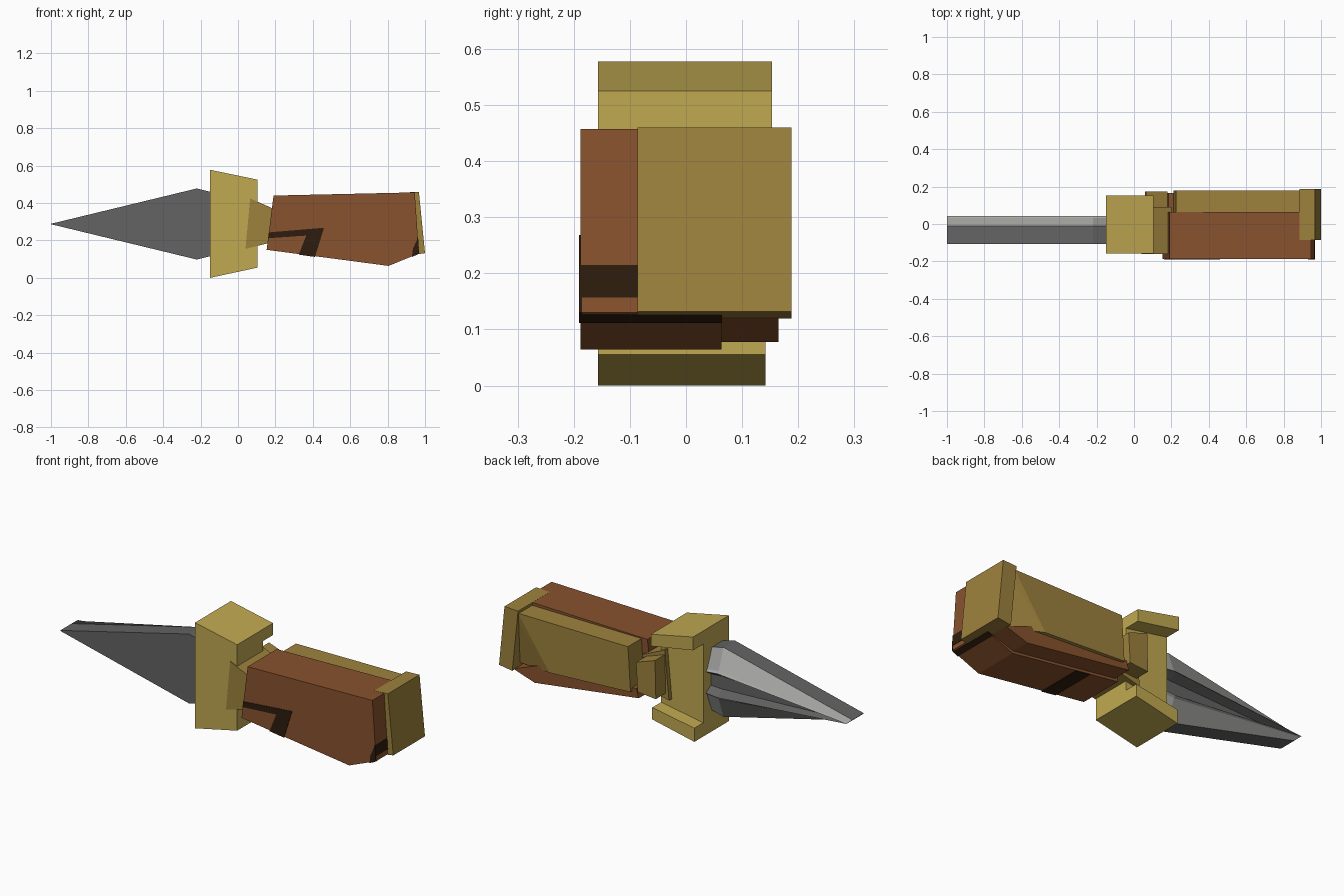
import bpy, bmesh

if "Cube" in bpy.data.objects:
    bpy.data.objects.remove(bpy.data.objects["Cube"])


def material(name, hex_colour):
    def lin(c):
        return c / 12.92 if c <= 0.04045 else ((c + 0.055) / 1.055) ** 2.4
    m = bpy.data.materials.new(name)
    rgb = [lin(int(hex_colour[i:i + 2], 16) / 255) for i in (0, 2, 4)]
    m.diffuse_color = (*rgb, 1)
    m.use_nodes = True
    m.node_tree.nodes["Principled BSDF"].inputs["Base Color"].default_value = m.diffuse_color
    return m


BRIGHT_GOLD = material("bright gold", "C0A951")
DARK_GOLD = material("dark gold", "9E823D")
BROWN = material("brown leather", "88522D")
DARK_BROWN = material("dark brown", "2E1C0E")
DARK_STEEL = material("dark steel", "636363")
LIGHT_STEEL = material("light steel", "A6A6A3")


def finish(name, bm, *mats):
    bmesh.ops.recalc_face_normals(bm, faces=bm.faces)
    me = bpy.data.meshes.new(name)
    bm.to_mesh(me)
    bm.free()
    for m in mats:
        me.materials.append(m)
    ob = bpy.data.objects.new(name, me)
    bpy.context.collection.objects.link(ob)
    return ob


def prism(name, profile, y0, y1, mat):
    """Extrude an x-z outline from y0 to y1."""
    bm = bmesh.new()
    a = [bm.verts.new((x, y0, z)) for x, z in profile]
    b = [bm.verts.new((x, y1, z)) for x, z in profile]
    n = len(profile)
    bm.faces.new(a)
    bm.faces.new(b[::-1])
    for i in range(n):
        bm.faces.new((a[i], b[i], b[(i + 1) % n], a[(i + 1) % n]))
    return finish(name, bm, mat)


def hull(name, points, mat):
    bm = bmesh.new()
    for p in points:
        bm.verts.new(p)
    bmesh.ops.convex_hull(bm, input=bm.verts)
    bmesh.ops.dissolve_limit(bm, angle_limit=0.01, verts=bm.verts, edges=bm.edges)
    return finish(name, bm, mat)


# Blade: flat slab in front, two bevels with a groove behind, tapering to an edge
half = [(-0.108, 0.19), (-0.01, 0.19), (0.032, 0.075), (0.043, 0.065), (0.0, 0.035)]
section = half + [(y, -z) for y, z in reversed(half)]
n = len(section)
bm = bmesh.new()
rings = [[bm.verts.new((x, y, 0.288 + z * s)) for y, z in section]
         for x, s in ((-0.10, 0.84), (-0.22, 1.0), (-1.0, 0.006))]
for r0, r1 in zip(rings, rings[1:]):
    for i in range(n):
        f = bm.faces.new((r0[i], r0[(i + 1) % n], r1[(i + 1) % n], r1[i]))
        f.material_index = 1 if i in (1, 2, n - 4, n - 3) else 0
for ring in (rings[0], rings[-1]):
    bm.faces.new(ring)
finish("blade", bm, DARK_STEEL, LIGHT_STEEL)

# Guard: tapered block with a lip at the top and bottom of its back
prism("guard", [(-0.15, 0.578), (0.105, 0.525), (0.105, 0.055), (-0.15, 0.0)],
      -0.157, 0.065, BRIGHT_GOLD)
prism("guard_top_lip", [(-0.15, 0.578), (0.105, 0.525), (0.105, 0.46), (-0.15, 0.505)],
      0.065, 0.153, BRIGHT_GOLD)
prism("guard_bottom_lip", [(-0.15, 0.0), (0.105, 0.055), (0.105, 0.12), (-0.15, 0.075)],
      0.065, 0.142, BRIGHT_GOLD)

# Neck between guard and grip
prism("neck", [(0.065, 0.425), (0.20, 0.365), (0.18, 0.19), (0.04, 0.155)],
      -0.161, 0.09, DARK_GOLD)
prism("neck_back", [(0.065, 0.40), (0.18, 0.36), (0.17, 0.20), (0.06, 0.19)],
      0.09, 0.175, DARK_GOLD)

# Grip: brown slab in front, brown strip below the gold back panel
prism("grip", [(0.19, 0.44), (0.945, 0.457), (0.967, 0.13), (0.805, 0.064), (0.153, 0.15)],
      -0.188, 0.063, BROWN)
prism("grip_back_strip", [(0.185, 0.21), (0.17, 0.162), (0.80, 0.078), (0.93, 0.12), (0.72, 0.20)],
      0.063, 0.165, BROWN)
hull("grip_back_panel",
     [(x, y, z) for y in (0.06, 0.18) for x, z in ((0.225, 0.435), (0.21, 0.19), (0.70, 0.165), (0.89, 0.44))]
     + [(0.94, 0.06, 0.44), (0.94, 0.06, 0.13), (0.93, 0.12, 0.14), (0.93, 0.17, 0.43)], DARK_GOLD)

# Dark wrap on the grip: bent band on the front, continued underneath
prism("wrap_band", [(0.165, 0.243), (0.46, 0.268), (0.412, 0.114), (0.325, 0.125),
                    (0.365, 0.226), (0.161, 0.212)], -0.191, -0.185, DARK_BROWN)
prism("wrap_under", [(0.325, 0.130), (0.412, 0.118), (0.412, 0.112), (0.325, 0.124)],
      -0.191, 0.064, DARK_BROWN)

# Dark corner patch at the butt of the grip
prism("corner_patch", [(0.935, 0.155), (0.962, 0.215), (0.968, 0.13), (0.93, 0.114)],
      -0.191, -0.185, DARK_BROWN)
prism("corner_patch_end", [(0.958, 0.215), (0.963, 0.215), (0.967, 0.157), (0.962, 0.157)],
      -0.191, -0.085, DARK_BROWN)
prism("corner_patch_under", [(0.93, 0.118), (0.96, 0.130), (0.96, 0.125), (0.93, 0.112)],
      -0.191, 0.064, DARK_BROWN)

# Pommel plate
prism("pommel", [(0.885, 0.456), (0.967, 0.46), (1.0, 0.132), (0.92, 0.12)],
      -0.086, 0.188, DARK_GOLD)
